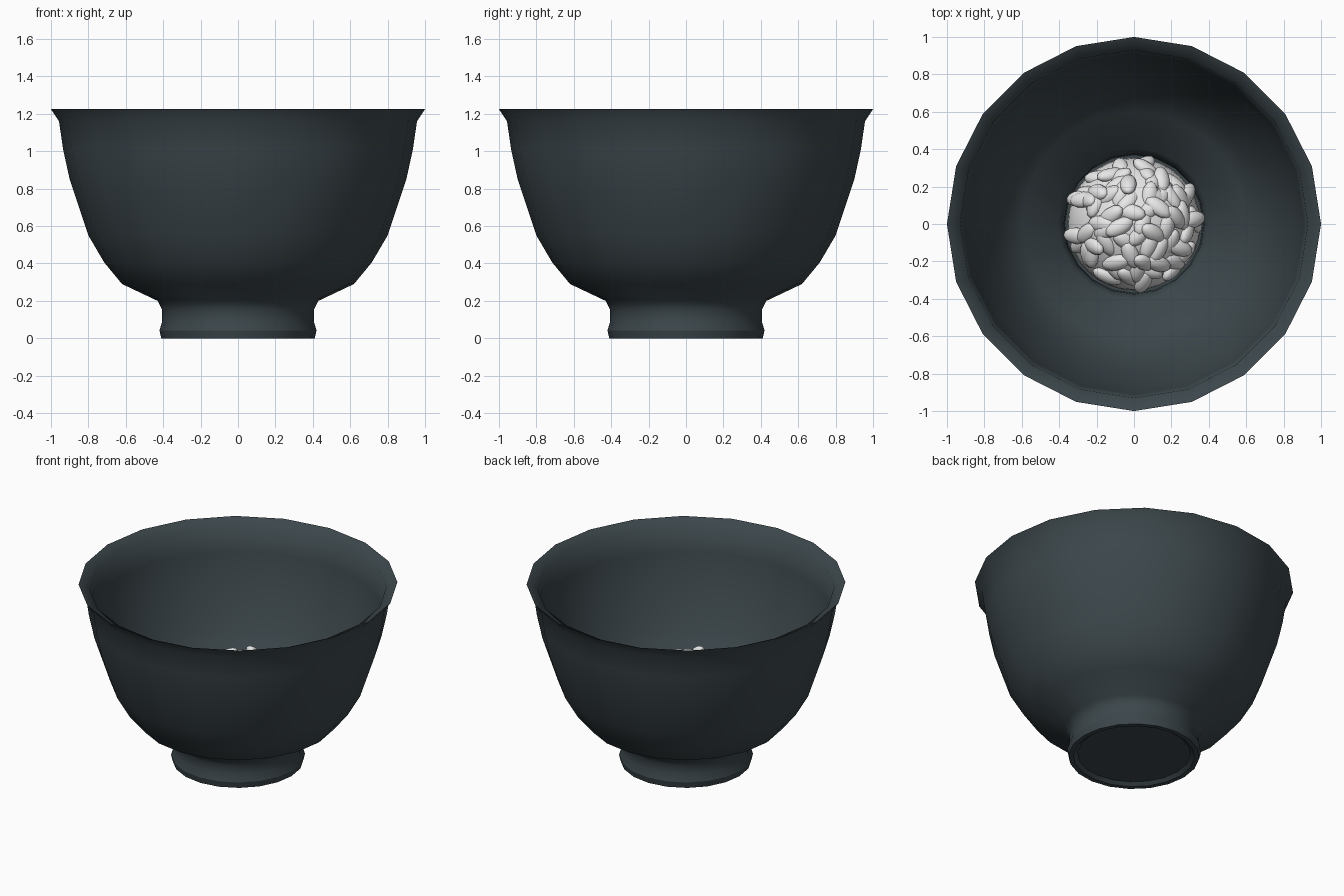
import bpy, bmesh, math, random
from mathutils import Matrix, Vector

if "Cube" in bpy.data.objects:
    bpy.data.objects.remove(bpy.data.objects["Cube"])

random.seed(4)
SIDES = 20


def material(name, rgb):
    m = bpy.data.materials.new(name)
    m.diffuse_color = (*rgb, 1)
    m.use_nodes = True
    m.node_tree.nodes["Principled BSDF"].inputs["Base Color"].default_value = m.diffuse_color
    return m


def finish(name, bm, mat, angle):
    bmesh.ops.recalc_face_normals(bm, faces=bm.faces)
    me = bpy.data.meshes.new(name)
    bm.to_mesh(me)
    bm.free()
    me.materials.append(mat)
    ob = bpy.data.objects.new(name, me)
    bpy.context.collection.objects.link(ob)
    bpy.ops.object.select_all(action='DESELECT')
    ob.select_set(True)
    bpy.context.view_layer.objects.active = ob
    bpy.ops.object.shade_smooth_by_angle(angle=math.radians(angle))
    return ob


slate = material("dark slate glaze", (0.045, 0.062, 0.070))
white = material("rice white", (0.8, 0.8, 0.8))

# Bowl: closed profile from under the foot, up the outside, down the inside
profile = [(0.355, 0.02), (0.38, 0.0), (0.41, 0.0), (0.42, 0.042), (0.405, 0.09),
           (0.405, 0.15), (0.43, 0.20), (0.62, 0.29), (0.715, 0.405),
           (0.80, 0.55), (0.90, 0.85), (0.935, 1.01), (0.957, 1.16), (1.0, 1.225),
           (0.93, 1.19), (0.91, 1.02), (0.875, 0.86), (0.775, 0.56),
           (0.69, 0.42), (0.60, 0.315), (0.405, 0.22), (0.375, 0.15), (0.37, 0.06)]
bm = bmesh.new()
rings = []
for r, z in profile:
    rings.append([bm.verts.new((r * math.cos(2 * math.pi * i / SIDES),
                                r * math.sin(2 * math.pi * i / SIDES), z))
                  for i in range(SIDES)])
for a, b in zip(rings, rings[1:]):
    for i in range(SIDES):
        j = (i + 1) % SIDES
        bm.faces.new((a[i], a[j], b[j], b[i]))
bm.faces.new(rings[0])
bm.faces.new(rings[-1])
bowl = finish("bowl", bm, slate, 60)
# Crisp edges at the foot band and under the foot
for e in bowl.data.edges:
    zs = [bowl.data.vertices[v].co.z for v in e.vertices]
    if max(zs) < 0.045 and abs(zs[0] - zs[1]) < 0.001:
        e.use_edge_sharp = True

# Rice mound core: a ball resting in the bowl
CENTRE = Vector((0, 0, 0.35))
bm = bmesh.new()
bmesh.ops.create_uvsphere(bm, u_segments=32, v_segments=20, radius=0.355)
bmesh.ops.translate(bm, verts=bm.verts, vec=CENTRE)
for v in bm.verts:
    v.co.z = max(v.co.z, 0.065)
finish("rice_mound", bm, white, 60)

# Rice grains lying on the dome, in random tangent directions
bm = bmesh.new()
COUNT = 70
for i in range(COUNT):
    c = 1 - 0.62 * (i + 0.5) / COUNT
    s = math.sqrt(1 - c * c)
    a = i * 2.39996 + random.uniform(-0.25, 0.25)
    n = Vector((s * math.cos(a) + 0.05, s * math.sin(a) + 0.05, c)).normalized()
    rot = n.to_track_quat('Z', 'Y').to_matrix().to_4x4()
    mat = (Matrix.Translation(CENTRE + n * random.uniform(0.335, 0.365)) @ rot
           @ Matrix.Rotation(random.uniform(0, math.tau), 4, 'Z')
           @ Matrix.Rotation(random.uniform(-0.4, 0.4), 4, 'Y')
           @ Matrix.Diagonal((0.083, 0.045, 0.034, 1)))
    bmesh.ops.create_uvsphere(bm, u_segments=12, v_segments=8, radius=1, matrix=mat)
finish("rice_grains", bm, white, 80)
